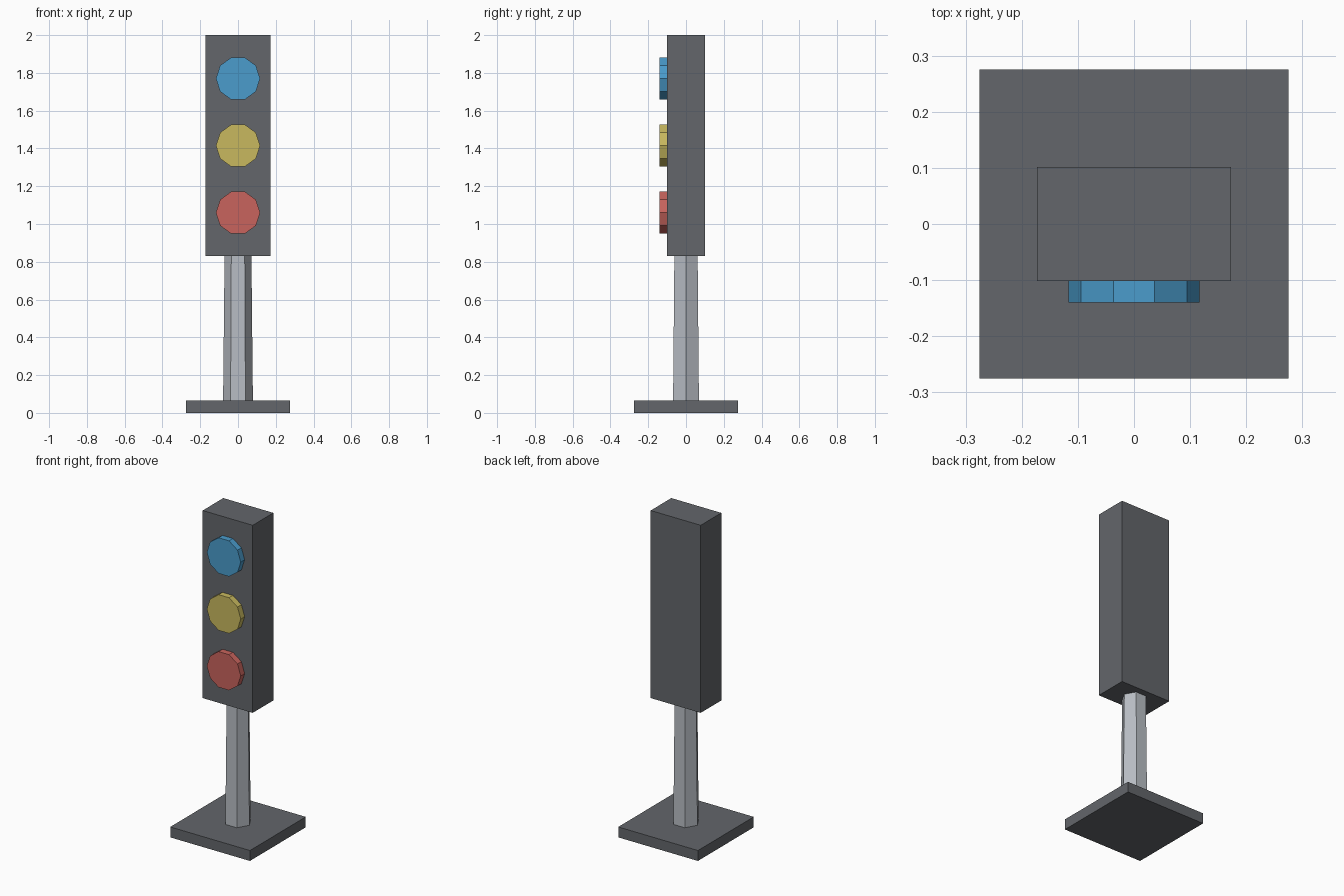
import bpy
import math

cube = bpy.data.objects.get("Cube")
if cube:
    bpy.data.objects.remove(cube, do_unlink=True)


def material(name, rgb):
    mat = bpy.data.materials.new(name)
    mat.use_nodes = True
    color = (*rgb, 1)
    mat.diffuse_color = color
    mat.node_tree.nodes["Principled BSDF"].inputs["Base Color"].default_value = color
    return mat


def finish(name, mat):
    obj = bpy.context.object
    obj.name = name
    obj.data.materials.append(mat)
    bpy.ops.object.transform_apply(location=False, rotation=True, scale=True)
    return obj


def box(name, size, z, mat):
    bpy.ops.mesh.primitive_cube_add(size=1, location=(0, 0, z))
    bpy.context.object.scale = size
    return finish(name, mat)


dark_grey = material("dark grey", (0.125, 0.133, 0.145))
light_grey = material("light grey", (0.48, 0.51, 0.55))
blue = material("blue", (0.069, 0.332, 0.604))
yellow = material("yellow", (0.578, 0.485, 0.114))
red = material("red", (0.578, 0.127, 0.109))

# Square foot and signal housing
box("base", (0.55, 0.55, 0.065), 0.0325, dark_grey)
box("housing", (0.345, 0.203, 1.17), 1.415, dark_grey)

# Tapered six-sided pole, flat side to the front
bpy.ops.mesh.primitive_cone_add(
    vertices=6, radius1=0.079, radius2=0.071, depth=0.78,
    location=(0, 0, 0.445), rotation=(0, 0, math.radians(30)))
finish("pole", light_grey)

# Ten-sided lamps, flat side up
for name, z, mat in (("top_lamp", 1.77, blue),
                     ("middle_lamp", 1.415, yellow),
                     ("bottom_lamp", 1.06, red)):
    bpy.ops.mesh.primitive_cylinder_add(
        vertices=10, radius=0.117, depth=0.05, location=(0, -0.115, z),
        rotation=(math.radians(90), math.radians(18), 0))
    finish(name, mat)
